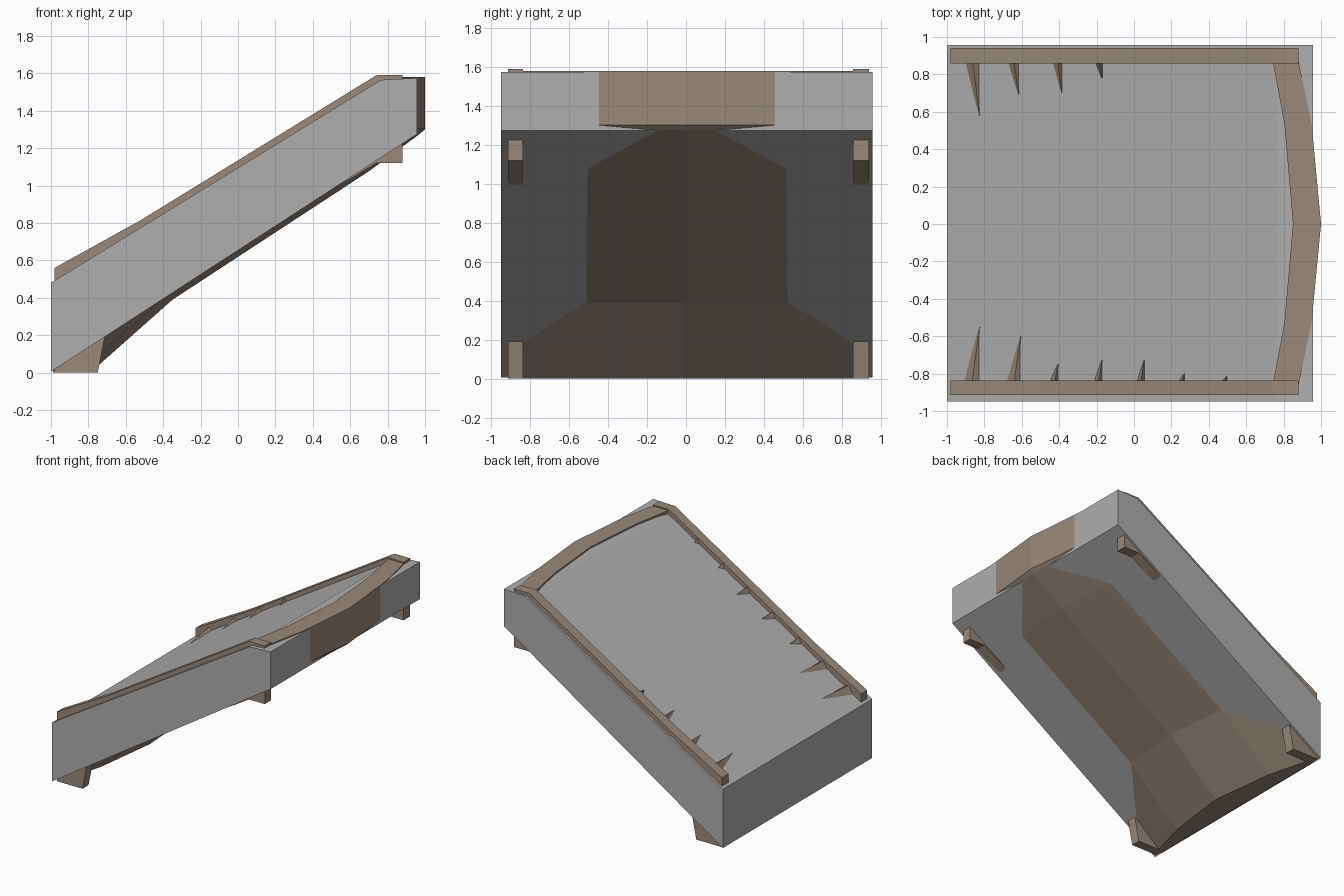
import bpy, bmesh

if "Cube" in bpy.data.objects:
    bpy.data.objects.remove(bpy.data.objects["Cube"])


def material(name, rgb):
    m = bpy.data.materials.new(name)
    m.diffuse_color = (*rgb, 1)
    m.use_nodes = True
    m.node_tree.nodes["Principled BSDF"].inputs["Base Color"].default_value = m.diffuse_color
    return m


GREY = material("stone grey", (0.43, 0.43, 0.43))
BROWN = material("weathered brown", (0.32, 0.25, 0.195))


def loft(name, rings, mat):
    """Join matching closed rings of points and cap both ends."""
    bm = bmesh.new()
    vs = [[bm.verts.new(p) for p in r] for r in rings]
    n = len(vs[0])
    for a, b in zip(vs, vs[1:]):
        for i in range(n):
            j = (i + 1) % n
            bm.faces.new((a[i], a[j], b[j], b[i]))
    bm.faces.new(vs[0])
    bm.faces.new(vs[-1][::-1])
    bmesh.ops.recalc_face_normals(bm, faces=bm.faces)
    me = bpy.data.meshes.new(name)
    bm.to_mesh(me)
    bm.free()
    me.materials.append(mat)
    ob = bpy.data.objects.new(name, me)
    bpy.context.collection.objects.link(ob)
    return ob


def extrude(name, profile, y0, y1, mat):
    return loft(name, [[(x, y, z) for x, z in profile] for y in (y0, y1)], mat)


# Sloping slab
slab = [(-1, 0.005), (-1, 0.48), (0.765, 1.565), (0.957, 1.575), (0.957, 1.275)]
extrude("ramp_slab", slab, -0.95, 0.957, GREY)

# Side beams pass through the slab and show above and below it
beam = [(-0.98, 0), (-0.75, 0), (-0.71, 0.2), (0.3, 0.875), (0.6, 1.035),
        (0.74, 1.12), (0.88, 1.12), (0.88, 1.59), (0.74, 1.59),
        (-0.52, 0.815), (-0.98, 0.56)]
extrude("front_side_beam", beam, -0.915, -0.838, BROWN)
extrude("back_side_beam", beam, 0.857, 0.94, BROWN)

# Bowed core: forms the belly underneath and the curved lip at the top.
# Each point is x, z, and how strongly it follows the bow.
core = [(-0.79, 0, 1.3), (-0.35, 0.39, 1.15), (0.705, 1.08, 1), (0.975, 1.278, 1),
        (1.0, 1.302, 1), (1.0, 1.58, 1), (0.85, 1.58, 0.9), (0.85, 1.42, 0.9),
        (-0.99, 0.3, 0), (-0.99, 0, 0)]
bow = [(-0.86, 0.12), (-0.52, 0.05), (0, 0), (0.53, 0.05), (0.87, 0.12)]
loft("bowed_core", [[(x - d * k, y, z) for x, z, k in core] for y, d in bow], BROWN)


# Tapered cleats poking out of the slab beside the beams
def top(x):
    return 0.48 + (x + 1) * (1.565 - 0.48) / 1.765


def cleat(name, x0, x1, y, tip):
    xm = x0 + (x1 - x0) * 0.55
    base = [(x0, y, top(x0) - 0.01), (xm, y, top(xm) + 0.035), (x1, y, top(x1) - 0.01)]
    end = [(x1 - d, tip, top(x1 - d) + h) for d, h in ((0.012, -0.01), (0.006, 0.004), (0, -0.01))]
    loft(name, [base, end], BROWN)


for i, (x0, x1, t) in enumerate([(-0.92, -0.82, -0.55), (-0.69, -0.60, -0.60),
                                 (-0.455, -0.40, -0.75), (-0.22, -0.165, -0.73),
                                 (0.01, 0.06, -0.73), (0.235, 0.275, -0.80),
                                 (0.465, 0.50, -0.815)]):
    cleat(f"front_cleat_{i}", x0, x1, -0.84, t)
for i, (x0, x1, t) in enumerate([(-0.91, -0.82, 0.58), (-0.68, -0.61, 0.69),
                                 (-0.44, -0.38, 0.70), (-0.21, -0.165, 0.78)]):
    cleat(f"back_cleat_{i}", x0, x1, 0.86, t)
